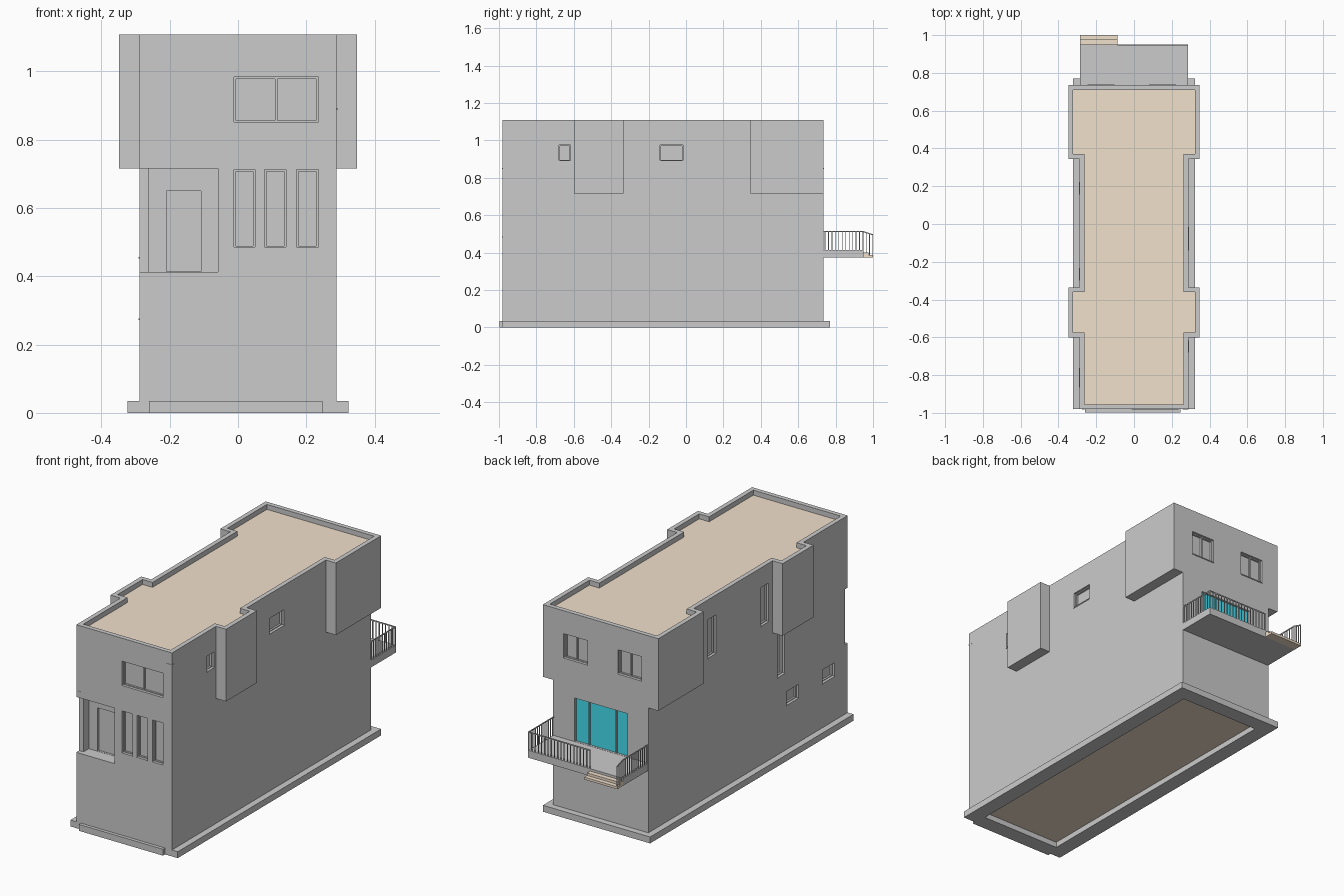
import bpy, bmesh
from mathutils import Vector

if "Cube" in bpy.data.objects:
    bpy.data.objects.remove(bpy.data.objects["Cube"])


def material(name, rgb):
    m = bpy.data.materials.new(name)
    m.diffuse_color = (*rgb, 1)
    m.use_nodes = True
    m.node_tree.nodes["Principled BSDF"].inputs["Base Color"].default_value = m.diffuse_color
    return m


TAN = material("tan", (0.88, 0.75, 0.60))
TEAL = material("teal", (0.06, 0.74, 0.88))


def finish(name, bm, mat=None):
    bmesh.ops.recalc_face_normals(bm, faces=bm.faces)
    me = bpy.data.meshes.new(name)
    bm.to_mesh(me)
    bm.free()
    ob = bpy.data.objects.new(name, me)
    bpy.context.collection.objects.link(ob)
    if mat:
        me.materials.append(mat)
    return ob


def boxes(name, items, mat=None):
    """One object from (x0, x1, y0, y1, z0, z1) boxes."""
    bm = bmesh.new()
    for x0, x1, y0, y1, z0, z1 in items:
        vs = bmesh.ops.create_cube(bm, size=1)["verts"]
        for v in vs:
            v.co = Vector(((x0 + x1) / 2 + v.co.x * (x1 - x0),
                           (y0 + y1) / 2 + v.co.y * (y1 - y0),
                           (z0 + z1) / 2 + v.co.z * (z1 - z0)))
    return finish(name, bm, mat)


def prism(name, pts, lo, hi, axis="z", mat=None):
    """Extrude an outline: xy points along z, or yz points along x."""
    bm = bmesh.new()
    at = (lambda p: (p[0], p[1], lo)) if axis == "z" else (lambda p: (lo, p[0], p[1]))
    face = bm.faces.new([bm.verts.new(at(p)) for p in pts])
    new = bmesh.ops.extrude_face_region(bm, geom=[face])["geom"]
    move = (0, 0, hi - lo) if axis == "z" else (hi - lo, 0, 0)
    bmesh.ops.translate(bm, vec=move, verts=[v for v in new if isinstance(v, bmesh.types.BMVert)])
    return finish(name, bm, mat)


def cut(ob, cutter):
    mod = ob.modifiers.new("cut", "BOOLEAN")
    mod.operation = "DIFFERENCE"
    mod.solver = "EXACT"
    mod.object = cutter
    bpy.context.view_layer.update()
    dg = bpy.context.evaluated_depsgraph_get()
    me = bpy.data.meshes.new_from_object(ob.evaluated_get(dg))
    ob.modifiers.clear()
    ob.data = me


FRONT, BACK, SIDE = -0.98, 0.735, 0.288
SPLIT, TOP, ROOF = 0.715, 1.108, 1.08


def outline(d):
    """Upper storey plan with four side bays, inset by d."""
    n, w = SIDE - d, 0.348 - d
    right = [(n, FRONT + d), (n, -0.60 + d), (w, -0.60 + d), (w, -0.335 - d),
             (n, -0.335 - d), (n, 0.345 + d), (w, 0.345 + d), (w, BACK - d)]
    return right + [(-x, y) for x, y in reversed(right)]


def on_wall(wall, u0, u1, d0, d1, z0, z1):
    """Box on a wall; d is the distance outwards from its face."""
    if wall == "front":
        return (u0, u1, FRONT - d1, FRONT - d0, z0, z1)
    if wall == "back":
        return (u0, u1, BACK + d0, BACK + d1, z0, z1)
    if wall == "left":
        return (-SIDE - d1, -SIDE - d0, u0, u1, z0, z1)
    return (SIDE + d0, SIDE + d1, u0, u1, z0, z1)


# window openings: wall, span, height, mullion position
upper_windows = [
    ("front", -0.012, 0.235, 0.85, 0.983, 0.112),
    ("back", 0.08, 0.222, 0.85, 0.983, 0.15),
    ("back", -0.246, -0.104, 0.85, 0.983, -0.175),
    ("right", -0.14, -0.015, 0.89, 0.975, None),
    ("right", -0.68, -0.618, 0.89, 0.975, None),
    ("left", 0.155, 0.222, 0.79, 1.0, None),
    ("left", -0.30, -0.232, 0.79, 1.0, None),
]
lower_windows = [
    ("front", -0.012, 0.05, 0.483, 0.712, None),
    ("front", 0.077, 0.14, 0.483, 0.712, None),
    ("front", 0.171, 0.235, 0.483, 0.712, None),
    ("left", -0.437, -0.375, 0.455, 0.708, None),
    ("left", -0.556, -0.453, 0.275, 0.35, None),
    ("left", -0.866, -0.763, 0.275, 0.35, None),
]
DEPTH = 0.022


def openings(windows):
    return [on_wall(w, a, b, -DEPTH, 0.05, z0, z1) for w, a, b, z0, z1, _ in windows]


# upper storey with parapet
upper = prism("upper_walls", outline(0), SPLIT, TOP)
roof_cut = prism("roof_cutter", outline(0.025), ROOF, TOP + 0.1)
upper_cut = boxes("upper_window_cutter", openings(upper_windows))
cut(upper, roof_cut)
cut(upper, upper_cut)
prism("roof_deck", outline(0.0251), ROOF - 0.01, ROOF + 0.001, mat=TAN)

# lower storeys with porch, doorways and windows
lower = boxes("lower_walls", [(-SIDE, SIDE, FRONT, BACK, 0.035, SPLIT)])
porch_cut = boxes("porch_cutter", [(-0.262, -0.058, FRONT - 0.1, FRONT + 0.07, 0.413, 0.75)])
corner_cut = boxes("corner_cutter", [(-0.4, -0.2, FRONT - 0.1, FRONT + 0.025, 0.413, 0.75)])
door_cut = boxes("door_cutter", [
    (-0.21, -0.108, FRONT + 0.03, FRONT + 0.082, 0.414, 0.65),
    (-0.163, 0.158, BACK - 0.02, BACK + 0.1, 0.414, 0.65)])
lower_cut = boxes("lower_window_cutter", openings(lower_windows))
cutters = [porch_cut, corner_cut, door_cut, lower_cut]
for c in cutters:
    cut(lower, c)
for c in cutters + [roof_cut, upper_cut]:
    bpy.data.objects.remove(c)

# window frames and sills
frames, sills = [], []
f = 0.006
for w, a, b, z0, z1, mid in upper_windows + lower_windows:
    parts = [(a, b, z0, z0 + f), (a, b, z1 - f, z1), (a, a + f, z0, z1), (b - f, b, z0, z1)]
    if mid is not None:
        parts.append((mid - f / 2, mid + f / 2, z0, z1))
    frames += [on_wall(w, p, q, -DEPTH, -0.012, r, s) for p, q, r, s in parts]
    sills.append(on_wall(w, a, b, -DEPTH, 0.003, z0 - 0.003, z0 + 0.002))
boxes("window_frames", frames)
boxes("window_sills", sills)

# glazed balcony door
boxes("balcony_door_glass", [(-0.163, 0.158, BACK - 0.02, BACK - 0.012, 0.414, 0.65)], TEAL)
boxes("balcony_door_frame", [(x - 0.003, x + 0.003, BACK - 0.015, BACK - 0.006, 0.414, 0.65)
                             for x in (-0.16, -0.09, 0.073, 0.155)])

# roof drain slot and porch lamp
boxes("roof_drain", [(0.257, SIDE + 0.001, FRONT - 0.002, FRONT + 0.025, 1.038, 1.044)])
boxes("porch_lamp", [(-0.275, -0.262, FRONT - 0.002, FRONT + 0.01, 0.715, 0.75)])

# footing ring, ground floor slab and front step
FX, FY0, FY1, IX, IY0, IY1 = 0.323, -0.98, 0.77, 0.24, -0.91, 0.685
boxes("footing", [(-FX, -IX, FY0, FY1, 0, 0.035), (IX, FX, FY0, FY1, 0, 0.035),
                  (-IX, IX, FY0, IY0, 0, 0.035), (-IX, IX, IY1, FY1, 0, 0.035)])
boxes("ground_floor", [(-IX, IX, IY0, IY1, 0.03, 0.036)], TAN)
boxes("front_step", [(-0.26, 0.247, -0.998, FY0, 0, 0.035)])

# balcony slab and steps
BX, BY = 0.286, 0.95
boxes("balcony_slab", [(-BX, BX, BACK, BY, 0.373, 0.413)])
boxes("balcony_steps", [(-BX, -0.087, BY, 0.976, 0.373, 0.40),
                        (-BX, -0.087, 0.976, 1.0, 0.373, 0.386)], TAN)

# balcony railing
t = 0.004
bars = []
for s in (-1, 1):
    x0, x1 = sorted((s * BX, s * (BX - t)))
    bars.append((x0, x1, BACK, BY, 0.509, 0.515))
    for i in range(12):
        y = BACK + 0.006 + i * 0.0185
        bars.append((x0, x1, y, y + t, 0.413, 0.512))
bars.append((-0.087, BX, BY - t, BY, 0.509, 0.515))
for i in range(20):
    x = -0.087 + i * (BX + 0.087 - t) / 19
    bars.append((x, x + t, BY - t, BY, 0.413, 0.512))
for i in range(3):
    y = 0.962 + i * 0.017
    bars.append((-BX, -BX + t, y, y + t, 0.38, 0.51 - i * 0.006))
boxes("balcony_railing", bars)
prism("step_handrail", [(BY, 0.509), (1.0, 0.492), (1.0, 0.498), (BY, 0.515)], -BX, -BX + t, "x")
